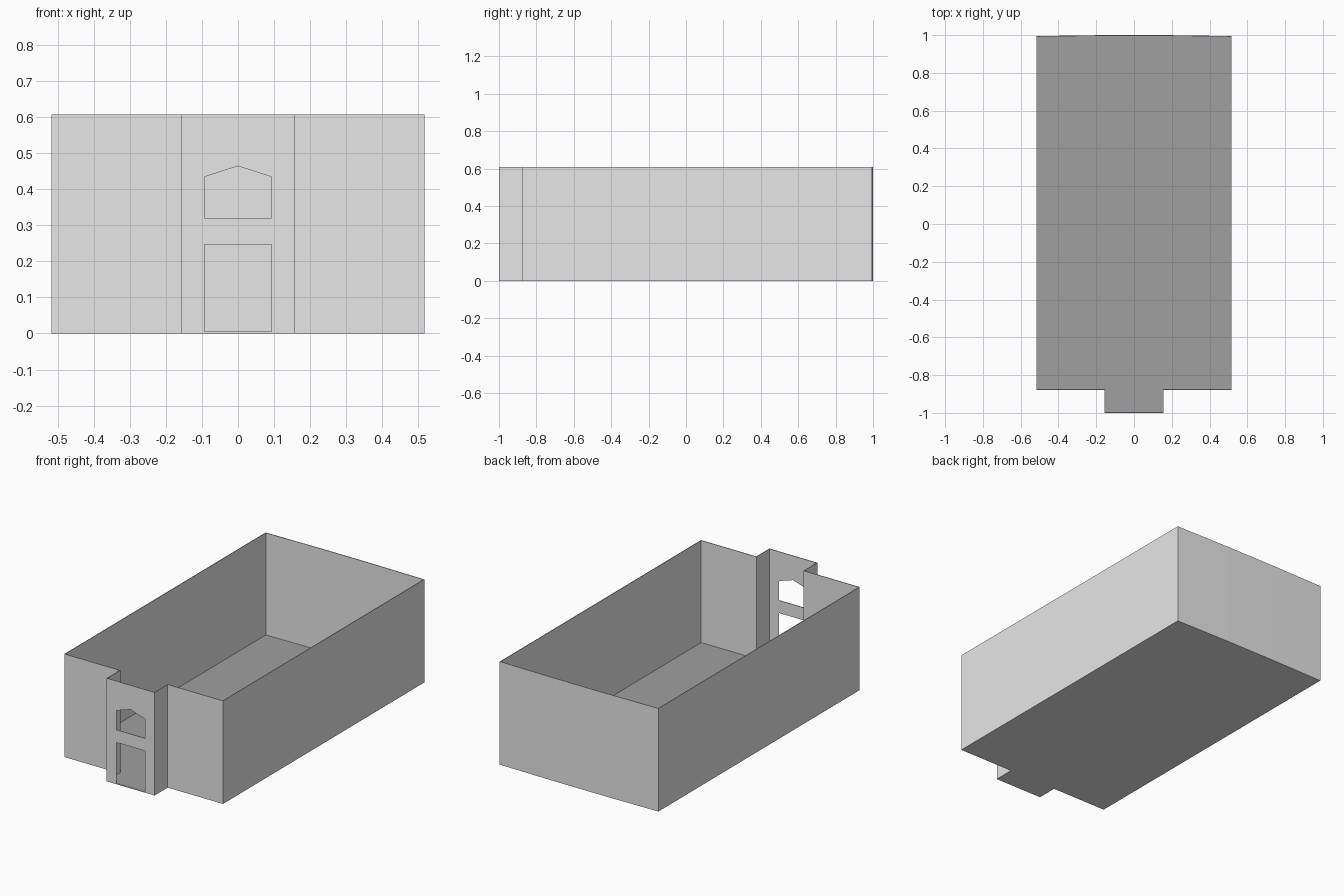
import bpy, bmesh
from mathutils import Vector

if "Cube" in bpy.data.objects:
    bpy.data.objects.remove(bpy.data.objects["Cube"])

FLOOR_Z, TOP_Z, WALL = 0.006, 0.607, 0.004


def material(name, value):
    m = bpy.data.materials.new(name)
    m.diffuse_color = (value, value, value, 1)
    m.use_nodes = True
    m.node_tree.nodes["Principled BSDF"].inputs["Base Color"].default_value = m.diffuse_color
    return m


def make_object(name, bm, mat):
    bmesh.ops.recalc_face_normals(bm, faces=bm.faces)
    me = bpy.data.meshes.new(name)
    bm.to_mesh(me)
    bm.free()
    ob = bpy.data.objects.new(name, me)
    bpy.context.collection.objects.link(ob)
    me.materials.append(mat)
    return ob


def prism(name, points, direction, mat):
    """Extrude a flat outline along a direction."""
    bm = bmesh.new()
    face = bm.faces.new([bm.verts.new(p) for p in points])
    ext = bmesh.ops.extrude_face_region(bm, geom=[face])
    moved = [g for g in ext["geom"] if isinstance(g, bmesh.types.BMVert)]
    bmesh.ops.translate(bm, verts=moved, vec=direction)
    return make_object(name, bm, mat)


def inset(points, dist):
    """Offset a counter-clockwise outline inwards with mitred corners."""
    out = []
    for i, p in enumerate(points):
        a = (p - points[i - 1]).normalized()
        b = (points[(i + 1) % len(points)] - p).normalized()
        na, nb = Vector((-a.y, a.x)), Vector((-b.y, b.x))
        out.append(p + (na + nb) * dist / (1 + na.dot(nb)))
    return out


wall_mat = material("light grey", 0.8)
floor_mat = material("dark grey", 0.35)

# Plan: hall with projecting entrance bay and very slightly bowed back wall
right = [(0.157, -1), (0.157, -0.878), (0.517, -0.878), (0.517, 0.995), (0.157, 1)]
plan = [Vector(p) for p in right + [(-x, y) for x, y in reversed(right)]]
inner = inset(plan, WALL)

# Floor slab: dark on top, light underneath
floor = prism("floor", [(p.x, p.y, 0) for p in inner], (0, 0, FLOOR_Z), wall_mat)
floor.data.materials.append(floor_mat)
for f in floor.data.polygons:
    f.material_index = int(f.normal.z > 0.5)

# Thin walls around the plan, open at the top
bm = bmesh.new()
loops = [[bm.verts.new((p.x, p.y, z)) for p in pts]
         for pts, z in ((plan, 0), (plan, TOP_Z), (inner, TOP_Z), (inner, 0))]
for k in range(4):
    lo, hi = loops[k], loops[(k + 1) % 4]
    for i in range(len(plan)):
        j = (i + 1) % len(plan)
        bm.faces.new((lo[i], lo[j], hi[j], hi[i]))
walls = make_object("walls", bm, wall_mat)

# Doorway and gabled window cut through the bay front
door = [(-0.093, FLOOR_Z), (0.093, FLOOR_Z), (0.093, 0.246), (-0.093, 0.246)]
window = [(-0.093, 0.32), (0.093, 0.32), (0.093, 0.434), (0, 0.464), (-0.093, 0.434)]
for name, shape in (("door_cutter", door), ("window_cutter", window)):
    cutter = prism(name, [(x, -1.03, z) for x, z in shape], (0, 0.06, 0), wall_mat)
    cutter.hide_render = True
    mod = walls.modifiers.new(name, "BOOLEAN")
    mod.operation = "DIFFERENCE"
    mod.solver = "EXACT"
    mod.object = cutter
    bpy.context.view_layer.objects.active = walls
    bpy.ops.object.modifier_apply(modifier=name)
    bpy.data.objects.remove(cutter)
